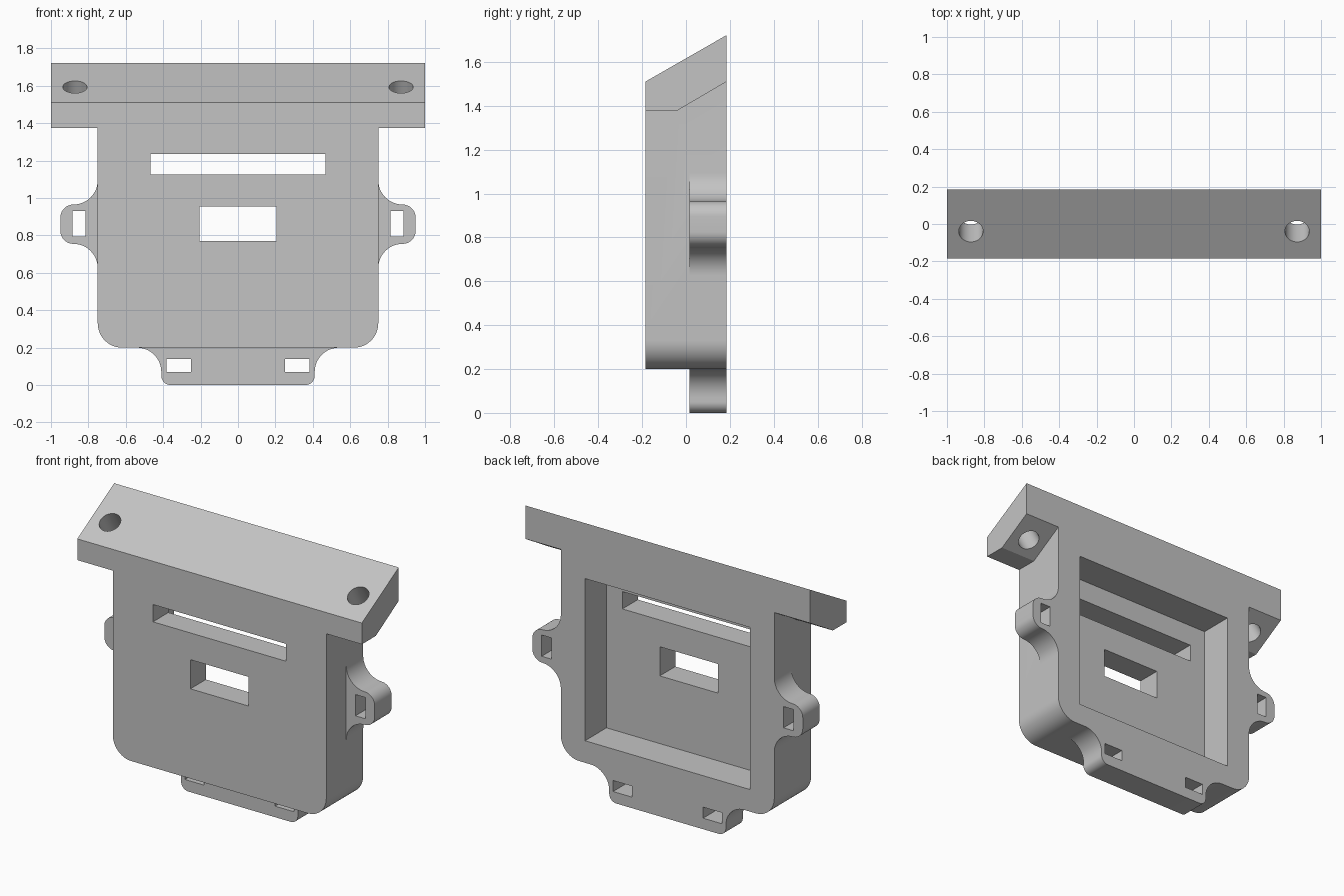
import bpy, bmesh, math
from mathutils import Matrix, Vector

if "Cube" in bpy.data.objects:
    bpy.data.objects.remove(bpy.data.objects["Cube"])

FRONT, BACK = -0.185, 0.185

grey = bpy.data.materials.new("plain grey")
grey.use_nodes = True
grey.diffuse_color = (0.55, 0.55, 0.55, 1)
grey.node_tree.nodes["Principled BSDF"].inputs["Base Color"].default_value = grey.diffuse_color


def arc(cx, cz, r, a0, a1, n=12):
    """Points on an arc, angles in degrees."""
    angles = [math.radians(a0 + (a1 - a0) * i / n) for i in range(n + 1)]
    return [(cx + r * math.cos(a), cz + r * math.sin(a)) for a in angles]


def finish(name, bm):
    bmesh.ops.recalc_face_normals(bm, faces=bm.faces)
    mesh = bpy.data.meshes.new(name)
    bm.to_mesh(mesh)
    bm.free()
    mesh.materials.append(grey)
    obj = bpy.data.objects.new(name, mesh)
    bpy.context.collection.objects.link(obj)
    return obj


def prism(name, points, start, end, axis="y"):
    """Extrude an outline: (x, z) along y, or (y, z) along x."""
    bm = bmesh.new()
    place = (lambda u, v: (u, start, v)) if axis == "y" else (lambda u, v: (start, u, v))
    face = bm.faces.new([bm.verts.new(place(u, v)) for u, v in points])
    step = Vector((0, end - start, 0)) if axis == "y" else Vector((end - start, 0, 0))
    out = bmesh.ops.extrude_face_region(bm, geom=[face])
    bmesh.ops.translate(bm, vec=step, verts=[g for g in out["geom"] if isinstance(g, bmesh.types.BMVert)])
    return finish(name, bm)


def box(name, x0, x1, y0, y1, z0, z1):
    return prism(name, [(x0, z0), (x1, z0), (x1, z1), (x0, z1)], y0, y1)


def mirrored(points):
    return [(-x, z) for x, z in points]


def combine(target, tool, operation):
    mod = target.modifiers.new(tool.name, "BOOLEAN")
    mod.operation, mod.solver, mod.object = operation, "EXACT", tool
    bpy.context.view_layer.objects.active = target
    bpy.ops.object.modifier_apply(modifier=mod.name)
    bpy.data.objects.remove(tool)


# Main housing with rounded lower corners
corner = arc(0.62, 0.33, 0.13, -90, 0)
plate = prism("mounting_housing", corner + [(0.75, 1.51), (-0.75, 1.51)] + mirrored(corner)[::-1],
              FRONT, BACK)

# Slanted top bar
bar = prism("top_bar", [(FRONT, 1.375), (-0.045, 1.375), (BACK, 1.51), (BACK, 1.722), (FRONT, 1.51)],
            -1, 1, "x")
combine(plate, bar, "UNION")

# Side ears with flared roots
ear = ([(0.7, 0.625)] + arc(0.88, 0.625, 0.13, 180, 90) + arc(0.88, 0.825, 0.07, -90, 0)
       + arc(0.88, 0.895, 0.07, 0, 90) + arc(0.88, 1.095, 0.13, 270, 180) + [(0.7, 1.095)])
combine(plate, prism("left_ear", ear, 0.015, BACK), "UNION")
combine(plate, prism("right_ear", mirrored(ear), 0.015, BACK), "UNION")

# Bottom tab with flared roots
tab = arc(0.36, 0.05, 0.05, -90, 0) + arc(0.54, 0.07, 0.13, 180, 90) + [(0.54, 0.26)]
combine(plate, prism("bottom_tab", tab + mirrored(tab)[::-1], 0.015, BACK), "UNION")

# Rear pocket, display slot and window
combine(plate, box("rear_pocket", -0.58, 0.58, -0.03, 0.4, 0.34, 1.37), "DIFFERENCE")
combine(plate, box("long_slot", -0.468, 0.468, -0.4, 0.1, 1.125, 1.235), "DIFFERENCE")
combine(plate, box("window", -0.205, 0.205, -0.4, 0.1, 0.77, 0.955), "DIFFERENCE")

# Strap slots and angled screw holes on both sides
slope = math.radians(30)
for s in (-1, 1):
    x0, x1 = sorted((s * 0.815, s * 0.885))
    combine(plate, box("ear_slot", x0, x1, -0.1, 0.4, 0.795, 0.93), "DIFFERENCE")
    x0, x1 = sorted((s * 0.25, s * 0.383))
    combine(plate, box("tab_slot", x0, x1, -0.1, 0.4, 0.07, 0.14), "DIFFERENCE")
    bm = bmesh.new()
    bmesh.ops.create_cone(bm, cap_ends=True, segments=40, radius1=0.065, radius2=0.065, depth=0.6,
                          matrix=Matrix.Translation((s * 0.872, -0.04, 1.594)) @ Matrix.Rotation(slope, 4, "X"))
    combine(plate, finish("screw_hole", bm), "DIFFERENCE")

# Centre the height and smooth the curved walls
low = min(v.co.z for v in plate.data.vertices)
plate.data.transform(Matrix.Translation((0, 0, -low)))
bpy.ops.object.select_all(action="DESELECT")
plate.select_set(True)
bpy.context.view_layer.objects.active = plate
bpy.ops.object.shade_smooth_by_angle(angle=math.radians(30))
